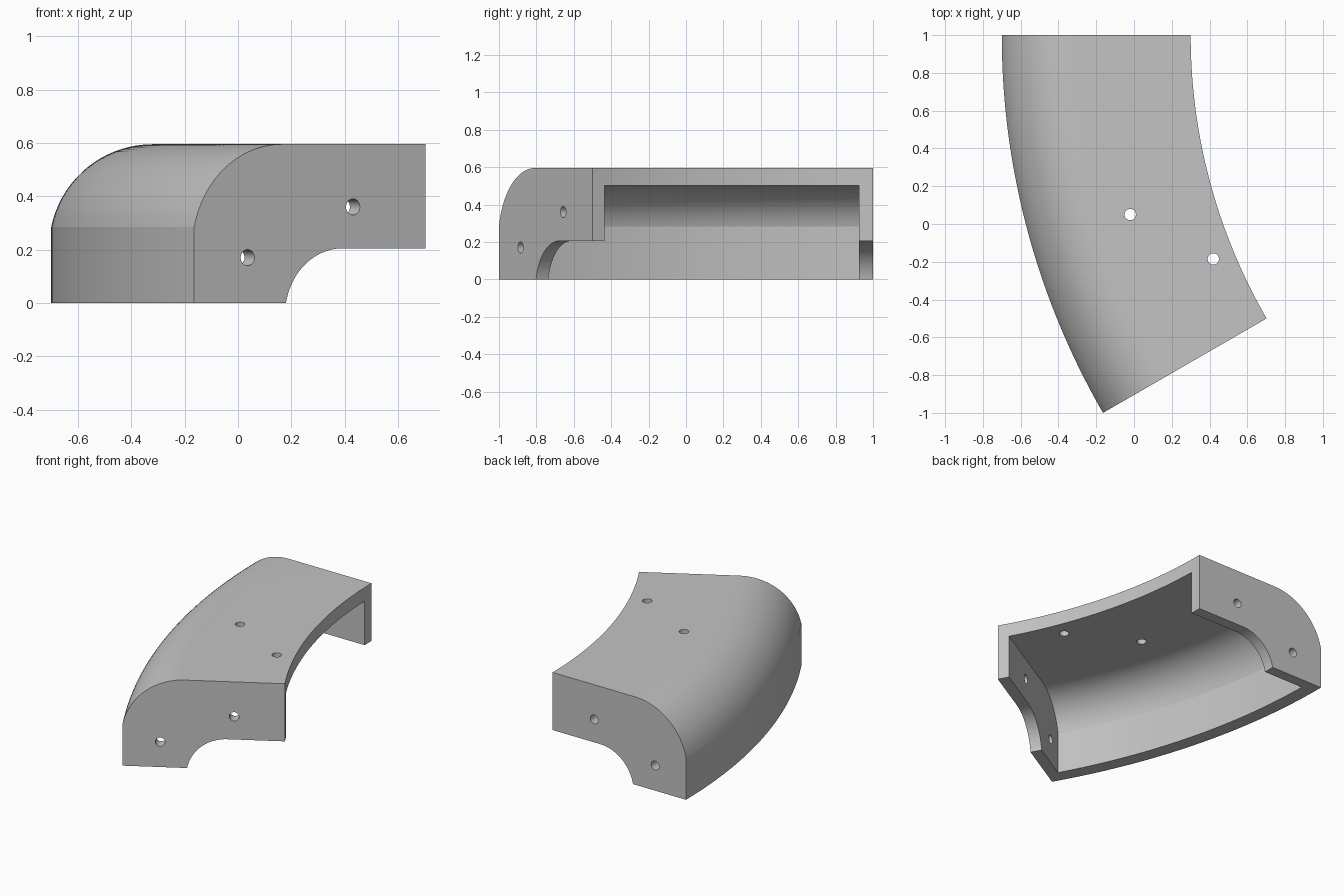
import bpy, bmesh, math
from mathutils import Matrix, Vector

default = bpy.data.objects.get("Cube")
if default:
    bpy.data.objects.remove(default, do_unlink=True)

CX, CY, R = 3.30, 1.0, 4.0        # bend centre and outer radius
SWEEP = math.radians(30)
WALL = 0.075                      # end wall thickness
HOLE = 0.03

grey = bpy.data.materials.new("light grey")
grey.use_nodes = True
grey.diffuse_color = (0.55, 0.55, 0.55, 1)
grey.node_tree.nodes["Principled BSDF"].inputs["Base Color"].default_value = (0.55, 0.55, 0.55, 1)


def bend_point(d, z, a):
    """Point at distance d in from the outer edge, at bend angle a."""
    return Vector((CX - (R - d) * math.cos(a), CY - (R - d) * math.sin(a), z))


def arc(cd, cz, r, start, end, n=18):
    """Profile arc, from start to end degrees."""
    angles = [math.radians(start + (end - start) * i / n) for i in range(n + 1)]
    return [(cd + r * math.cos(a), cz + r * math.sin(a)) for a in angles]


def make_object(name, bm):
    bmesh.ops.recalc_face_normals(bm, faces=bm.faces)
    mesh = bpy.data.meshes.new(name)
    bm.to_mesh(mesh)
    bm.free()
    mesh.materials.append(grey)
    obj = bpy.data.objects.new(name, mesh)
    bpy.context.collection.objects.link(obj)
    return obj


def sweep(name, profile, inset=0, steps=48):
    """Sweep a closed profile round the bend, ends moved in by inset."""
    bm = bmesh.new()
    rings = []
    for i in range(steps + 1):
        ring = []
        for d, z in profile:
            a0 = math.asin(inset / (R - d))
            ring.append(bm.verts.new(bend_point(d, z, a0 + (SWEEP - 2 * a0) * i / steps)))
        rings.append(ring)
    n = len(profile)
    for a, b in zip(rings, rings[1:]):
        for j in range(n):
            k = (j + 1) % n
            bm.faces.new((a[j], a[k], b[k], b[j]))
    bm.faces.new(rings[0])
    bm.faces.new(rings[-1])
    return make_object(name, bm)


def drill(name, matrix):
    bm = bmesh.new()
    bmesh.ops.create_cone(bm, cap_ends=True, segments=48, radius1=HOLE,
                          radius2=HOLE, depth=0.3, matrix=matrix)
    return make_object(name, bm)


# Shell body: flat top, rounded shoulder, arched underside
shoulder_start = 180 - math.degrees(math.acos(0.38 / 0.388))
arch_start = 180 - math.degrees(math.asin(0.045 / 0.25))
body_profile = ([(0, 0)] + arc(0.38, 0.207, 0.388, shoulder_start, 90)
                + [(1, 0.595), (1, 0.205)] + arc(0.643, -0.045, 0.25, 90, arch_start))
body = sweep("curved_shell", body_profile)

# Cavity, open below and on the inner side
cavity_start = 180 - math.degrees(math.acos(0.285 / 0.295))
cavity_profile = ([(0.095, -0.1)] + arc(0.38, 0.207, 0.295, cavity_start, 90)
                  + [(1.1, 0.502), (1.1, -0.1)])
cutters = [sweep("cavity_cutter", cavity_profile, WALL)]

# Screw holes through the top
for x, y in ((-0.02, 0.05), (0.42, -0.185)):
    cutters.append(drill("top_hole_cutter", Matrix.Translation((x, y, 0.6))))

# Screw holes through both end walls
for a in (0, SWEEP):
    for d, z in ((0.231, 0.17), (0.687, 0.36)):
        cutters.append(drill("end_hole_cutter", Matrix.Translation(bend_point(d, z, a))
                             @ Matrix.Rotation(a, 4, 'Z')
                             @ Matrix.Rotation(math.pi / 2, 4, 'X')))

# Cut, then remove the cutters
bpy.ops.object.select_all(action='DESELECT')
body.select_set(True)
bpy.context.view_layer.objects.active = body
for cutter in cutters:
    cutter.hide_render = True
    mod = body.modifiers.new("cut", 'BOOLEAN')
    mod.operation = 'DIFFERENCE'
    mod.solver = 'EXACT'
    mod.object = cutter
    bpy.ops.object.modifier_apply(modifier=mod.name)
    bpy.data.objects.remove(cutter, do_unlink=True)

bpy.ops.object.shade_smooth_by_angle(angle=math.radians(9))
